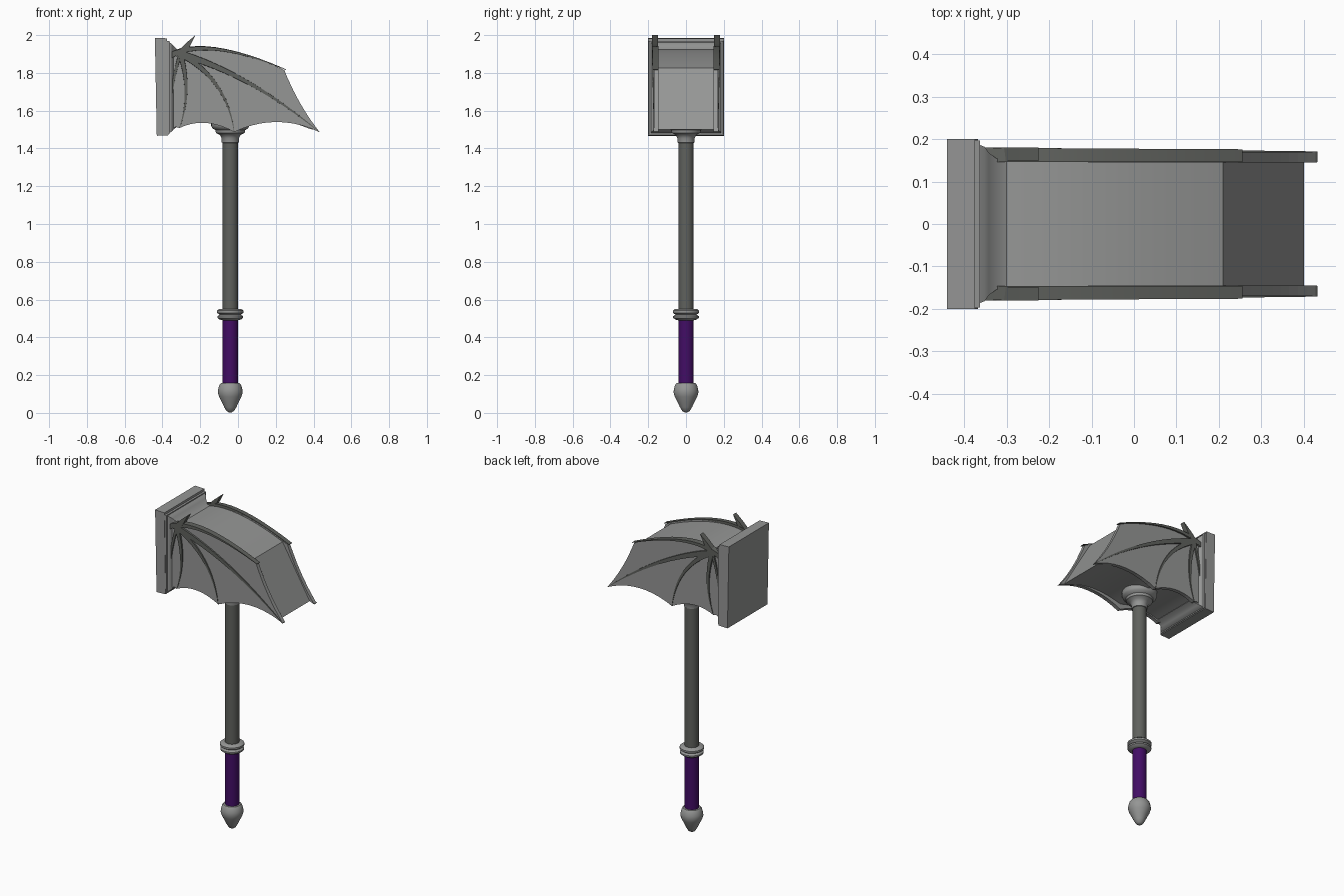
import bpy, bmesh, math
from mathutils import Vector

if "Cube" in bpy.data.objects:
    bpy.data.objects.remove(bpy.data.objects["Cube"])


def material(name, rgb):
    m = bpy.data.materials.new(name)
    m.diffuse_color = (*rgb, 1)
    m.use_nodes = True
    m.node_tree.nodes["Principled BSDF"].inputs["Base Color"].default_value = m.diffuse_color
    return m


STEEL = material("light steel", (0.30, 0.305, 0.30))
DARK = material("dark iron", (0.115, 0.12, 0.11))
PURPLE = material("purple leather", (0.055, 0.004, 0.13))
SHAFT_X = -0.041


def finish(bm, name, mat, smooth=None):
    bmesh.ops.recalc_face_normals(bm, faces=bm.faces)
    mesh = bpy.data.meshes.new(name)
    bm.to_mesh(mesh)
    bm.free()
    mesh.materials.append(mat)
    ob = bpy.data.objects.new(name, mesh)
    bpy.context.collection.objects.link(ob)
    if smooth:
        bpy.context.view_layer.objects.active = ob
        ob.select_set(True)
        bpy.ops.object.shade_smooth_by_angle(angle=math.radians(smooth))
        ob.select_set(False)
    return ob


def lathe(name, profile, mat, sides=32):
    """Revolve (radius, z) points around the shaft axis."""
    bm = bmesh.new()
    rings = []
    for r, z in profile:
        rings.append([bm.verts.new((SHAFT_X + r * math.cos(a), r * math.sin(a), z))
                      for a in (2 * math.pi * i / sides for i in range(sides))])
    for a, b in zip(rings, rings[1:]):
        for i in range(sides):
            j = (i + 1) % sides
            bm.faces.new((a[i], a[j], b[j], b[i]))
    bm.faces.new(rings[0])
    bm.faces.new(rings[-1])
    return finish(bm, name, mat, 40)


def prism(name, outline, y0, y1, mat, smooth=None):
    """Extrude an (x, z) outline from y0 to y1."""
    bm = bmesh.new()
    a = [bm.verts.new((x, y0, z)) for x, z in outline]
    b = [bm.verts.new((x, y1, z)) for x, z in outline]
    bm.faces.new(a)
    bm.faces.new(b)
    for i in range(len(a)):
        j = (i + 1) % len(a)
        bm.faces.new((a[i], a[j], b[j], b[i]))
    bmesh.ops.triangulate(bm, faces=[f for f in bm.faces if len(f.verts) > 4])
    return finish(bm, name, mat, smooth)


def arc(p, mid, q, n=10):
    """Points of a quadratic curve that passes through mid, without the end."""
    p, m, q = Vector(p), Vector(mid), Vector(q)
    c = 2 * m - (p + q) / 2
    return [tuple((1 - t) ** 2 * p + 2 * t * (1 - t) * c + t * t * q)
            for t in (i / n for i in range(n))]


def bone(name, p, mid, q, width, y_root, y_tip, side):
    """Curved tapering rib standing out of the wing."""
    pts = [Vector(v) for v in arc(p, mid, q, 12) + [q]]
    bm = bmesh.new()
    rows = []
    for i, v in enumerate(pts):
        t = i / (len(pts) - 1)
        d = (pts[min(i + 1, len(pts) - 1)] - pts[max(i - 1, 0)]).normalized()
        n = Vector((-d.y, d.x)) * (width * (1 - t) / 2 + 0.0015)
        y = y_root + (y_tip - y_root) * t
        rows.append([bm.verts.new((w.x, side * yy, w.y))
                     for w, yy in ((v + n, 0.146), (v + n * 0.8, y), (v - n * 0.8, y), (v - n, 0.146))])
    for a, b in zip(rows, rows[1:]):
        for i in range(4):
            j = (i + 1) % 4
            bm.faces.new((a[i], a[j], b[j], b[i]))
    bm.faces.new(rows[0])
    bm.faces.new(rows[-1])
    finish(bm, name, DARK, 30)


# Handle: pommel, grip, rings, shaft and collar
lathe("pommel", [(0.008, 0.003), (0.02, 0.01), (0.032, 0.03), (0.045, 0.058), (0.059, 0.085),
                 (0.066, 0.108), (0.064, 0.125), (0.058, 0.147), (0.05, 0.157), (0.03, 0.16)], STEEL)
lathe("grip", [(0.041, 0.14), (0.041, 0.51)], PURPLE)
lathe("guard_rings", [(0.04, 0.49), (0.056, 0.494), (0.068, 0.503), (0.068, 0.512), (0.055, 0.52),
                      (0.062, 0.524), (0.07, 0.53), (0.07, 0.541), (0.06, 0.549), (0.04, 0.551)], STEEL)
lathe("shaft", [(0.041, 0.54), (0.041, 1.45)], DARK)
lathe("collar", [(0.041, 1.43), (0.045, 1.431), (0.046, 1.455), (0.055, 1.472), (0.076, 1.482),
                 (0.079, 1.497), (0.096, 1.508), (0.101, 1.52), (0.101, 1.57)], STEEL)

# Striking plate, slightly tilted
prism("striking_plate", [(-0.44, 1.985), (-0.375, 1.983), (-0.367, 1.47), (-0.43, 1.467)], -0.2, 0.2, STEEL)

# Stepped cove between plate and head: (x, half width, top, bottom)
bm = bmesh.new()
loops = []
for x, h, t, b in [(-0.38, 0.198, 1.97, 1.473), (-0.363, 0.197, 1.968, 1.476), (-0.363, 0.186, 1.962, 1.483),
                   (-0.352, 0.182, 1.955, 1.488), (-0.342, 0.168, 1.944, 1.5), (-0.325, 0.155, 1.926, 1.512),
                   (-0.3, 0.148, 1.915, 1.522)]:
    loops.append([bm.verts.new(v) for v in ((x, -h, b), (x, h, b), (x, h, t), (x, -h, t))])
for a, b in zip(loops, loops[1:]):
    for i in range(4):
        bm.faces.new((a[i], a[(i + 1) % 4], b[(i + 1) % 4], b[i]))
bm.faces.new(loops[0])
bm.faces.new(loops[-1])
finish(bm, "plate_cove", STEEL, 30)

# Head core between the wings
core = (arc((-0.34, 1.905), (-0.1, 1.918), (0.21, 1.825), 14)
        + [(0.21, 1.825), (0.40, 1.5)]
        + arc((0.385, 1.502), (0.19, 1.55), (-0.02, 1.522))
        + arc((-0.02, 1.522), (-0.18, 1.545), (-0.34, 1.51)))
prism("head_core", core, -0.15, 0.15, STEEL, 30)

# Wings on both sides: scalloped membrane, arm, fingers and thumb spike
ROOT, TIP = (-0.305, 1.90), (0.431, 1.487)
MID, LOW = (-0.02, 1.487), (-0.31, 1.508)
wing = (arc((-0.37, 1.875), (-0.1, 1.922), (0.245, 1.815), 14)
        + arc((0.245, 1.815), (0.326, 1.645), TIP)
        + arc(TIP, (0.205, 1.54), MID)
        + arc(MID, (-0.17, 1.535), LOW)
        + arc(LOW, (-0.335, 1.512), (-0.37, 1.48), 5))
for side, label in ((-1, "front"), (1, "back")):
    prism(label + "_wing_membrane", wing, side * 0.145, side * 0.169, STEEL)
    bone(label + "_wing_arm", (-0.37, 1.885), (-0.12, 1.926), (0.255, 1.817), 0.034, 0.18, 0.176, side)
    bone(label + "_finger_long", ROOT, (0.06, 1.745), TIP, 0.042, 0.18, 0.171, side)
    bone(label + "_finger_middle", ROOT, (-0.11, 1.73), MID, 0.034, 0.18, 0.171, side)
    bone(label + "_finger_short", ROOT, (-0.275, 1.70), LOW, 0.03, 0.18, 0.171, side)
    bone(label + "_finger_plate", ROOT, (-0.347, 1.72), (-0.362, 1.49), 0.02, 0.178, 0.172, side)
    prism(label + "_thumb_spike", [(-0.33, 1.885), (-0.315, 1.918), (-0.27, 1.962), (-0.225, 2.0),
                                   (-0.25, 1.95), (-0.28, 1.9)], side * 0.148, side * 0.18, DARK)
